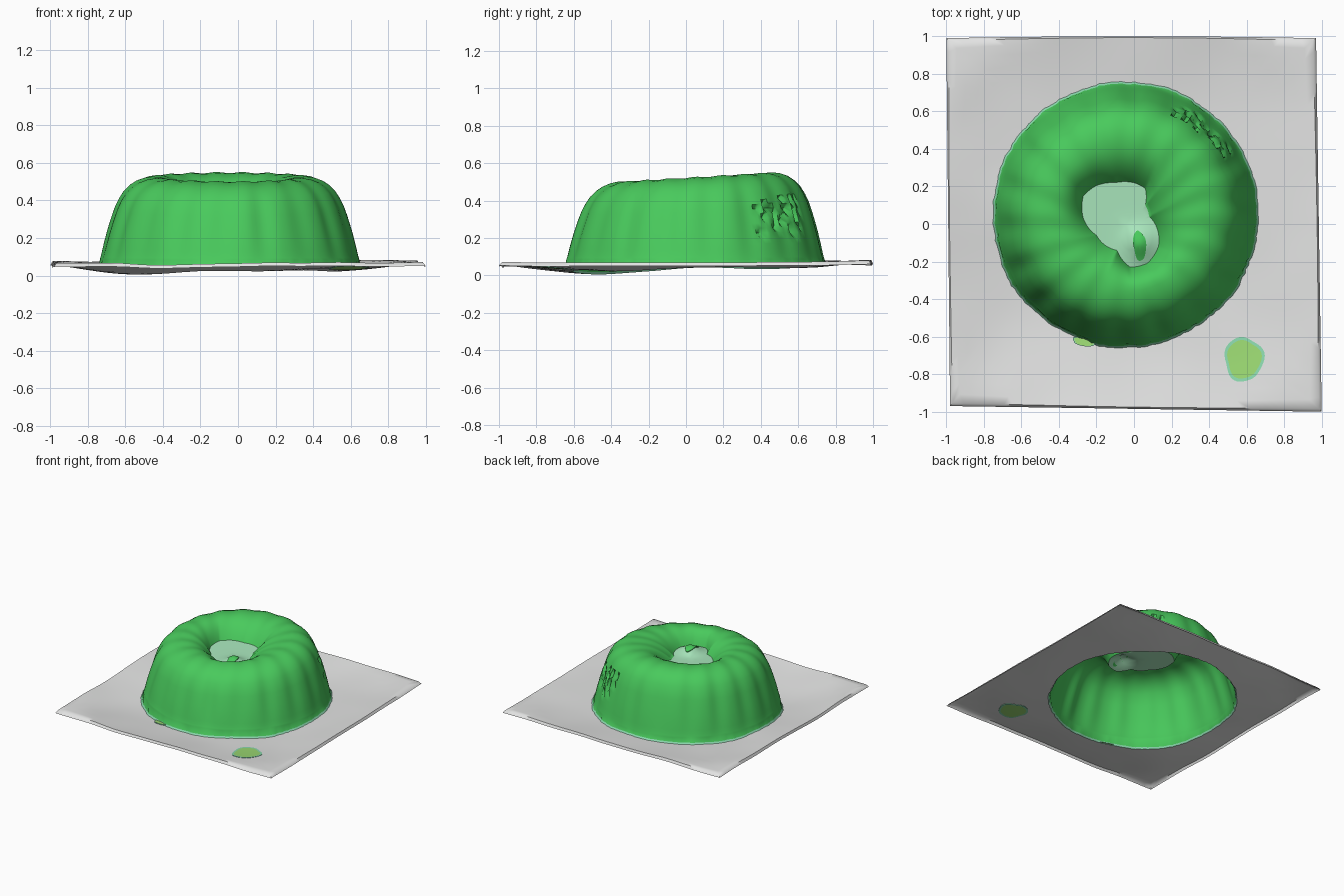
import bpy, bmesh, math, random
from mathutils import Vector, noise

if "Cube" in bpy.data.objects:
    bpy.data.objects.remove(bpy.data.objects["Cube"])

random.seed(4)
N = 192                       # segments around the cake
CX, CY = -0.045, 0.05         # cake centre


def material(name, rgb):
    m = bpy.data.materials.new(name)
    m.diffuse_color = (*rgb, 1)
    m.use_nodes = True
    m.node_tree.nodes["Principled BSDF"].inputs["Base Color"].default_value = m.diffuse_color
    return m


GREEN = material("green", (0.066, 0.59, 0.108))
GREY = material("light grey", (0.77, 0.775, 0.77))
MINT = material("pale mint", (0.40, 0.80, 0.51))
LIME = material("yellow green", (0.34, 0.72, 0.175))
TEAL = material("soft teal", (0.27, 0.72, 0.44))


def rings_object(name, rings, mats, mat_rule, tip=None, angle=50):
    """Skin a list of closed rings (inside to outside, counter-clockwise)."""
    bm = bmesh.new()
    vr = [[bm.verts.new(p) for p in ring] for ring in rings]
    for k in range(len(vr) - 1):
        a, b = vr[k], vr[k + 1]
        for i in range(len(a)):
            j = (i + 1) % len(a)
            f = bm.faces.new((a[i], b[i], b[j], a[j]))
            f.material_index = mat_rule(k, i)
    if tip is not None:
        c = bm.verts.new(tip)
        for i in range(len(vr[0])):
            f = bm.faces.new((c, vr[0][i], vr[0][(i + 1) % len(vr[0])]))
            f.material_index = mat_rule(-1, i)
    me = bpy.data.meshes.new(name)
    bm.to_mesh(me)
    bm.free()
    for m in mats:
        me.materials.append(m)
    ob = bpy.data.objects.new(name, me)
    bpy.context.collection.objects.link(ob)
    bpy.context.view_layer.objects.active = ob
    ob.select_set(True)
    bpy.ops.object.shade_smooth_by_angle(angle=math.radians(angle))
    ob.select_set(False)
    return ob


def lerp_table(table, t):
    for (a, va), (b, vb) in zip(table, table[1:]):
        if t <= b:
            return va + (vb - va) * (t - a) / (b - a)
    return table[-1][1]


def sheet_z(x, y):
    m = min((x ** 4 + y ** 4) ** 0.25, 1.0)
    wave = 0.008 * noise.noise(Vector((x * 3, y * 3, 0.5)))
    dip = 0.02 * math.exp(-((x + 0.5) ** 2 + (y + 0.45) ** 2) / 0.12)
    return 0.02 + 0.052 * m ** 3 + 0.013 * (y + 0.3 * x) * (1 - 0.6 * m ** 3) + wave - dip


def angle(i):
    return 2 * math.pi * i / N


BASE_R = [0.698 + 0.012 * noise.noise(Vector((3 * math.cos(angle(i)), 3 * math.sin(angle(i)), 2)))
          + random.uniform(-0.004, 0.004) for i in range(N)]


def base_point(i, extra=0.0):
    x = CX + (BASE_R[i] + extra) * math.cos(angle(i))
    y = CY + (BASE_R[i] + extra) * math.sin(angle(i))
    return x, y


# --- outline of the pale floor in the middle of the cake
FLOOR = [(-.27, .15), (-.2, .205), (-.1, .22), (0, .22), (.06, .19), (.06, .1), (.08, .04), (.125, -.03),
         (.13, -.12), (.07, -.21), (-.02, -.23), (-.09, -.14), (-.2, -.06), (-.27, .03)]
FX, FY = -0.045, 0.0
polar = sorted((math.atan2(y - FY, x - FX) % (2 * math.pi), math.hypot(x - FX, y - FY)) for x, y in FLOOR)
polar = ([(polar[-1][0] - 2 * math.pi, polar[-1][1])] + polar
         + [(polar[0][0] + 2 * math.pi, polar[0][1])])


def floor_point(i, s=1.0):
    r = s * lerp_table(polar, angle(i))
    return FX + r * math.cos(angle(i)), FY + r * math.sin(angle(i))


def floor_z(x, y):
    bump = 0.05 * math.exp(-((x - 0.03) ** 2 + (y + 0.1) ** 2) / 0.006)
    return 0.395 + 0.04 * y + bump


# --- cake: floor, well wall, crown, fluted outer wall
rings = []
for s in (0.2, 0.4, 0.6, 0.8, 1.0):
    ring = []
    for i in range(N):
        x, y = floor_point(i, s)
        ring.append((x, y, floor_z(x, y)))
    rings.append(ring)
N_FLOOR = len(rings) - 1

CREST_R, CREST_Z = 0.41, 0.524
for t in (0.06, 0.14, 0.24, 0.36, 0.5, 0.65, 0.8, 1.0):
    ring = []
    for i in range(N):
        a = angle(i)
        fx, fy = floor_point(i)
        x = fx + (CX + CREST_R * math.cos(a) - fx) * t
        y = fy + (CY + CREST_R * math.sin(a) - fy) * t
        top = CREST_Z + 0.06 * (y - CY) + 0.003 * math.cos(18 * a) * t
        z0 = floor_z(fx, fy)
        ring.append((x, y, z0 + (top - z0) * (1 - (1 - t) ** 2.6)))
    rings.append(ring)

WALL = [(0.455, 0.517), (0.495, 0.502), (0.53, 0.479), (0.56, 0.448), (0.584, 0.41), (0.604, 0.368),
        (0.621, 0.32), (0.637, 0.27), (0.652, 0.22), (0.667, 0.165), (0.681, 0.11), (0.689, 0.085)]
fine = []
for (r0, z0), (r1, z1) in zip(WALL, WALL[1:]):
    fine += [(r0, z0), ((r0 + r1) / 2, (z0 + z1) / 2)]
for r, z in fine + WALL[-1:]:
    ring = []
    for i in range(N):
        a = angle(i)
        h = (z - 0.06) / 0.46
        strength = 0.006 + 0.004 * noise.noise(Vector((2 * math.cos(a), 2 * math.sin(a), 7)))
        flute = strength * (1 - 2 * abs(math.sin(9 * a + 0.6)) ** 3) * math.sin(math.pi * min(1, h * 0.8 + 0.1))
        rr = r + flute
        # pitted patch on the back right
        if 0.55 < a < 1.15 and 0.2 < z < 0.41 and noise.noise(Vector((a * 22, z * 34, 3))) > 0.2:
            rr -= 0.03
        ring.append((CX + rr * math.cos(a), CY + rr * math.sin(a),
                     z + 0.06 * rr * math.sin(a) * h + 0.003 * math.cos(18 * a) * h))
    rings.append(ring)
for extra in (0.0, 0.010):    # skirt meeting the sheet
    ring = []
    for i in range(N):
        x, y = base_point(i, extra)
        ring.append((x, y, sheet_z(x, y) + (0.012 if extra == 0 else 0)))
    rings.append(ring)
LAST = len(rings) - 2
rings_object("ring_cake", rings, (GREEN, MINT, TEAL),
             lambda k, i: 1 if k < N_FLOOR else (2 if k == LAST else 0),
             tip=(FX, FY, floor_z(FX, FY)))

# --- sheet: wavy square with a round opening under the cake and a turned-down lip
rings = []
for t in (0, 0.08, 0.18, 0.3, 0.45, 0.6, 0.75, 0.88, 0.97, 1.0):
    ring = []
    for i in range(N):
        dx, dy = math.cos(angle(i)), math.sin(angle(i))
        m = max(abs(dx), abs(dy))
        u, v = dx / m, dy / m
        ox = u - 0.03 * (1 + u) * (1 + v) / 4 + 0.02 * (1 - u) * (1 - v) / 4
        oy = v - 0.01 * (1 + v) / 2 * u * u + 0.03 * (1 - u) * (1 - v) / 4
        bx, by = base_point(i, 0.010)
        x, y = bx + (ox - bx) * t, by + (oy - by) * t
        ring.append((x, y, sheet_z(x, y) - (0.02 if t == 1 else 0)))
    rings.append(ring)
rings_object("sheet", rings, (GREY,), lambda k, i: 0, angle=60)


# --- thin draped colour patches
def patch(name, cx, cy, rx, ry, surface, mats, rim=0.86, rot=0.0):
    n = 40
    def ring(s, dz):
        out = []
        for i in range(n):
            a = 2 * math.pi * i / n
            w = s * (1 + 0.06 * math.sin(3 * a + 1) + 0.03 * math.sin(5 * a))
            px, py = w * rx * math.cos(a), w * ry * math.sin(a)
            x = cx + px * math.cos(rot) - py * math.sin(rot)
            y = cy + px * math.sin(rot) + py * math.cos(rot)
            out.append((x, y, surface(x, y) + dz))
        return out
    h = 0.003
    rs = [ring(s, h) for s in (0.3, 0.6, rim, 1)] + [ring(s, -h) for s in (1, rim, 0.6, 0.3, 0.01)]
    rings_object(name, rs, mats, lambda k, i: 1 if 2 <= k <= 4 else 0,
                 tip=(cx, cy, surface(cx, cy) + h), angle=40)


patch("lime_spot", 0.585, -0.72, 0.105, 0.118, sheet_z, (LIME, TEAL))
patch("lime_smear", -0.27, -0.628, 0.06, 0.022, lambda x, y: sheet_z(x, y) + 0.006, (LIME, TEAL), rot=-0.25)
patch("well_spot", 0.03, -0.115, 0.034, 0.08, lambda x, y: floor_z(x, y) + 0.003, (GREEN, GREEN), rot=0.1)
